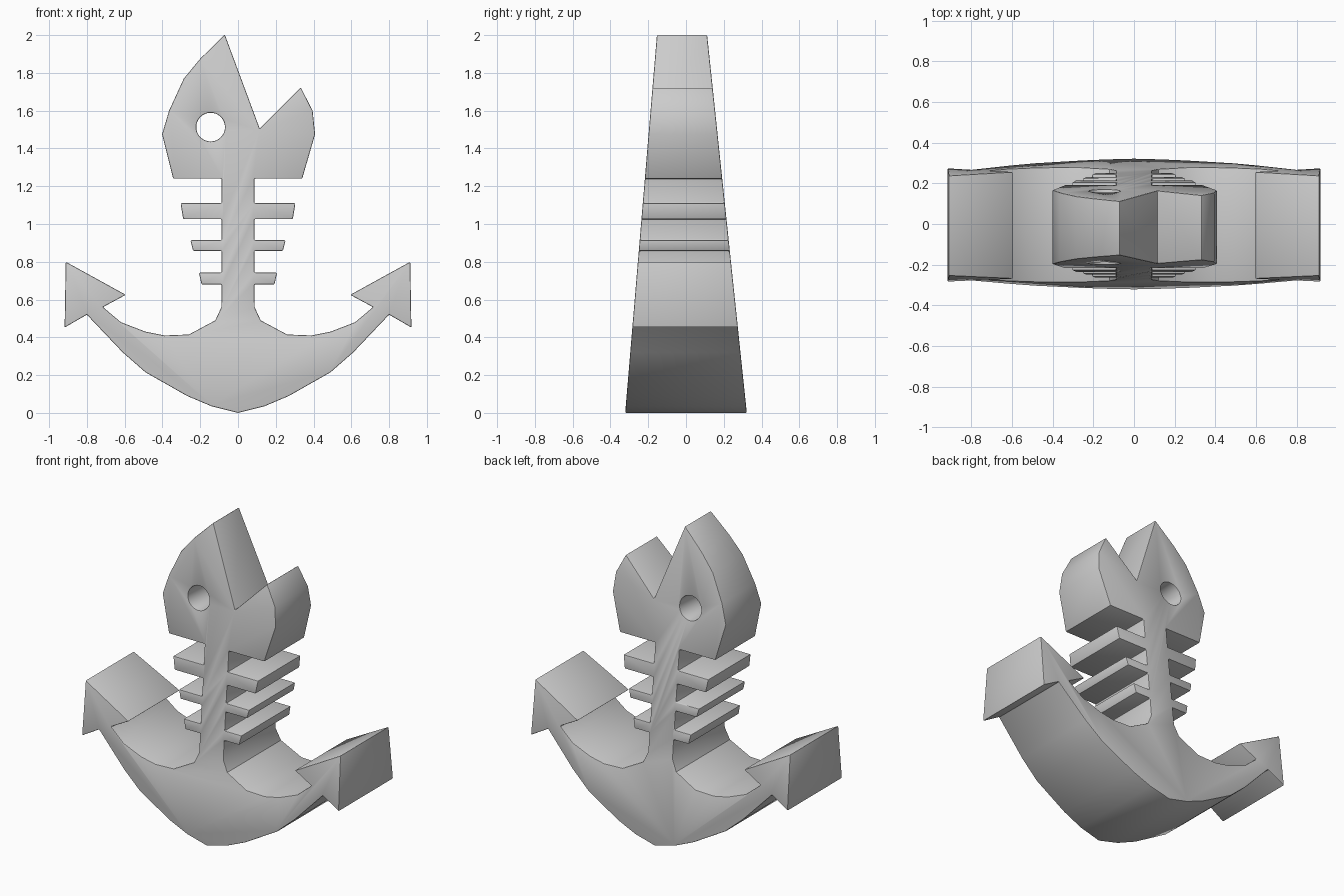
import bpy, bmesh, math

if "Cube" in bpy.data.objects:
    bpy.data.objects.remove(bpy.data.objects["Cube"])

# Right-hand half outlines (x, z), running bottom to top
keel = [(0, 0.0), (0.14, 0.035), (0.27, 0.09), (0.49, 0.215), (0.61, 0.32), (0.80, 0.52)]
fluke = [(0.918, 0.452), (0.912, 0.80), (0.594, 0.625), (0.715, 0.56)]
arm_top = [(0.62, 0.48), (0.49, 0.43), (0.39, 0.41), (0.26, 0.415), (0.12, 0.49), (0.088, 0.56)]
SHANK = 0.087


def rib(z0, z1, reach):
    return [(SHANK, z0), (reach - 0.014, z0), (reach, z1), (SHANK, z1)]


half = keel + fluke + arm_top
for z0, z1, reach in [(0.68, 0.742, 0.207), (0.858, 0.914, 0.252), (1.026, 1.11, 0.304)]:
    half += rib(z0, z1, reach)
half.append((SHANK, 1.24))

# Fish head with open mouth, right jaw round to the left side
head = [(0.34, 1.24), (0.408, 1.475), (0.395, 1.60), (0.332, 1.723), (0.115, 1.505),
        (-0.07, 2.003), (-0.20, 1.875), (-0.287, 1.77), (-0.365, 1.60), (-0.402, 1.475),
        (-0.343, 1.24)]
outline = half + head + [(-x, z) for x, z in reversed(half[1:])]


# Extrude the outline with depth tapering towards the top
def front_y(z):
    return -0.322 + 0.084 * z


def back_y(z):
    return 0.322 - 0.105 * z


bm = bmesh.new()
front = [bm.verts.new((x, front_y(z), z)) for x, z in outline]
back = [bm.verts.new((x, back_y(z), z)) for x, z in outline]
bm.faces.new(front)
bm.faces.new(back[::-1])
n = len(outline)
for i in range(n):
    j = (i + 1) % n
    bm.faces.new((front[i], back[i], back[j], front[j]))
bmesh.ops.recalc_face_normals(bm, faces=bm.faces)
mesh = bpy.data.meshes.new("fishbone_anchor")
bm.to_mesh(mesh)
bm.free()
anchor = bpy.data.objects.new("fishbone_anchor", mesh)
bpy.context.collection.objects.link(anchor)

# Round eye hole straight through the head
bpy.ops.mesh.primitive_cylinder_add(vertices=32, radius=0.076, depth=1,
                                    location=(-0.145, 0, 1.513), rotation=(math.pi / 2, 0, 0))
cutter = bpy.context.object
cutter.name = "eye_hole_cutter"
cutter.hide_render = True
cutter.hide_set(True)
cut = anchor.modifiers.new("eye_hole", 'BOOLEAN')
cut.operation = 'DIFFERENCE'
cut.solver = 'EXACT'
cut.object = cutter

# Slightly softened edges
bevel = anchor.modifiers.new("soft_edges", 'BEVEL')
bevel.width = 0.006
bevel.segments = 2
bevel.limit_method = 'ANGLE'
bevel.angle_limit = math.radians(40)

bpy.ops.object.select_all(action='DESELECT')
anchor.select_set(True)
bpy.context.view_layer.objects.active = anchor
for name in ("eye_hole", "soft_edges"):
    bpy.ops.object.modifier_apply(modifier=name)
bpy.ops.object.shade_smooth_by_angle(angle=math.radians(30))
bpy.data.objects.remove(cutter)
